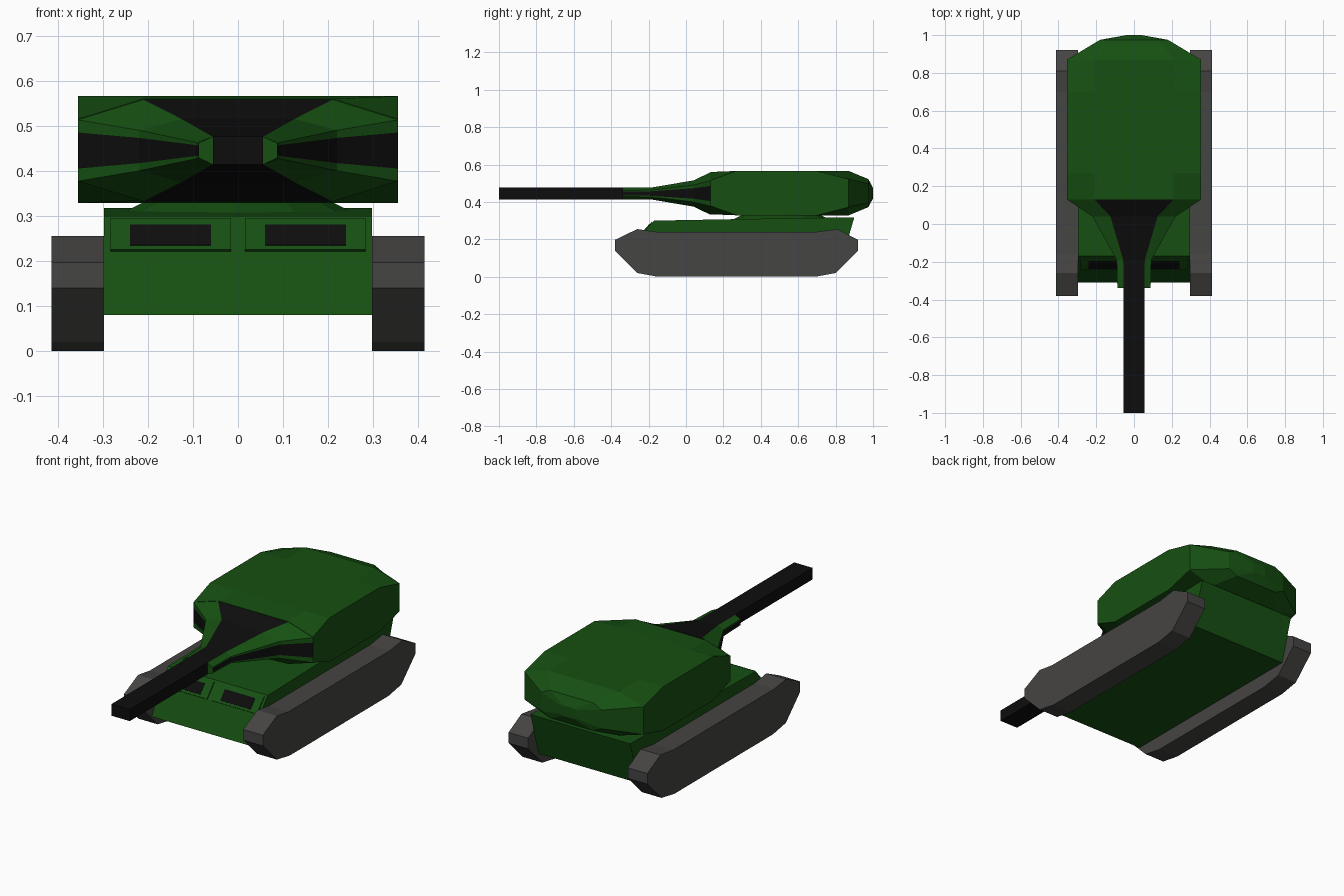
import bpy, bmesh, math

if "Cube" in bpy.data.objects:
    bpy.data.objects.remove(bpy.data.objects["Cube"])


def material(name, col):
    m = bpy.data.materials.new(name)
    m.diffuse_color = (*col, 1)
    m.use_nodes = True
    m.node_tree.nodes["Principled BSDF"].inputs["Base Color"].default_value = m.diffuse_color
    return m


GREEN = material("green_paint", (0.008, 0.08, 0.006))
GREY = material("track_grey", (0.06, 0.058, 0.056))
BLACK = material("black_metal", (0.004, 0.004, 0.004))


def finish(name, bm, *mats):
    bmesh.ops.recalc_face_normals(bm, faces=bm.faces)
    me = bpy.data.meshes.new(name)
    bm.to_mesh(me)
    bm.free()
    for m in mats:
        me.materials.append(m)
    ob = bpy.data.objects.new(name, me)
    bpy.context.collection.objects.link(ob)
    return ob


def extrude_profile(name, pts, x0, x1, mat):
    """Side profile (y, z) extruded across x."""
    bm = bmesh.new()
    a = [bm.verts.new((x0, y, z)) for y, z in pts]
    b = [bm.verts.new((x1, y, z)) for y, z in pts]
    bm.faces.new(a)
    bm.faces.new(b[::-1])
    n = len(pts)
    for i in range(n):
        j = (i + 1) % n
        bm.faces.new((a[i], b[i], b[j], a[j]))
    return finish(name, bm, mat)


def loft(name, sections, zc, black_sides, mats):
    """Chamfered sections (y, top half width, half height, half width, shoulder, side band)."""
    bm = bmesh.new()
    rings = []
    for y, t, h, w, k, m in sections:
        half = [(t, h), (w, k), (w, m), (w, -m), (w, -k), (t, -h)]
        ring = half + [(-x, z) for x, z in half[::-1]]
        rings.append([bm.verts.new((x, y, zc + z)) for x, z in ring])
    for r, s in zip(rings, rings[1:]):
        for i in range(12):
            j = (i + 1) % 12
            f = bm.faces.new((r[i], r[j], s[j], s[i]))
            f.material_index = int(i in black_sides)
    bm.faces.new(rings[0])
    bm.faces.new(rings[-1])
    return finish(name, bm, *mats)


def box(name, centre, size, mat, rx=0):
    bm = bmesh.new()
    bmesh.ops.create_cube(bm, size=1)
    bmesh.ops.scale(bm, vec=size, verts=bm.verts)
    ob = finish(name, bm, mat)
    ob.location = centre
    ob.rotation_euler.x = rx
    return ob


# Tracks
track = [(-.38, .14), (-.38, .197), (-.26, .255), (-.16, .24), (.70, .24), (.81, .255),
         (.92, .197), (.92, .14), (.80, .02), (.69, 0), (-.15, 0), (-.26, .02)]
for side, s in (("left", -1), ("right", 1)):
    extrude_profile(side + "_track", track, s * .297, s * .414, GREY)

# Hull
hull = [(-.31, .08), (-.24, .22), (-.17, .30), (.27, .308), (.90, .318), (.83, .08)]
extrude_profile("hull", hull, -.297, .297, GREEN)

# Front panels and vision slots lying on the sloped plate
tilt = math.atan2(.08, .07)
for side, s in (("left", -1), ("right", 1)):
    box(side + "_front_panel", (s * .149, -.2085, .256), (.268, .093, .012), GREEN, tilt)
    box(side + "_vision_slot", (s * .15, -.211, .253), (.18, .061, .016), BLACK, tilt)

# Turret ring
bm = bmesh.new()
bmesh.ops.create_cone(bm, cap_ends=True, segments=12, radius1=.26, radius2=.2, depth=.03)
ring = finish("turret_ring", bm, GREEN)
ring.location = (0, .51, .32)

# Turret: chamfered front, boxy middle, rounded back
turret = [(.13, .21, .113, .355, .068, .04), (.27, .21, .1185, .355, .1185, .04),
          (.70, .21, .1185, .355, .1185, .04), (.87, .21, .1185, .355, .075, .04),
          (.975, .13, .075, .18, .05, .03), (1.0, .03, .028, .04, .022, .01)]
loft("turret", turret, .447, (), (GREEN,))

# Gun neck: green diagonal ribs with black top, bottom and sides
neck = [(.13, .21, .113, .355, .068, .04), (.04, .125, .07, .22, .045, .028),
        (-.19, .057, .031, .092, .018, .012), (-.34, .056, .031, .088, .016, .01)]
loft("gun_neck", neck, .445, (2, 5, 8, 11), (GREEN, BLACK))

# Barrel
box("barrel", (0, -.55, .445), (.11, .90, .062), BLACK)
